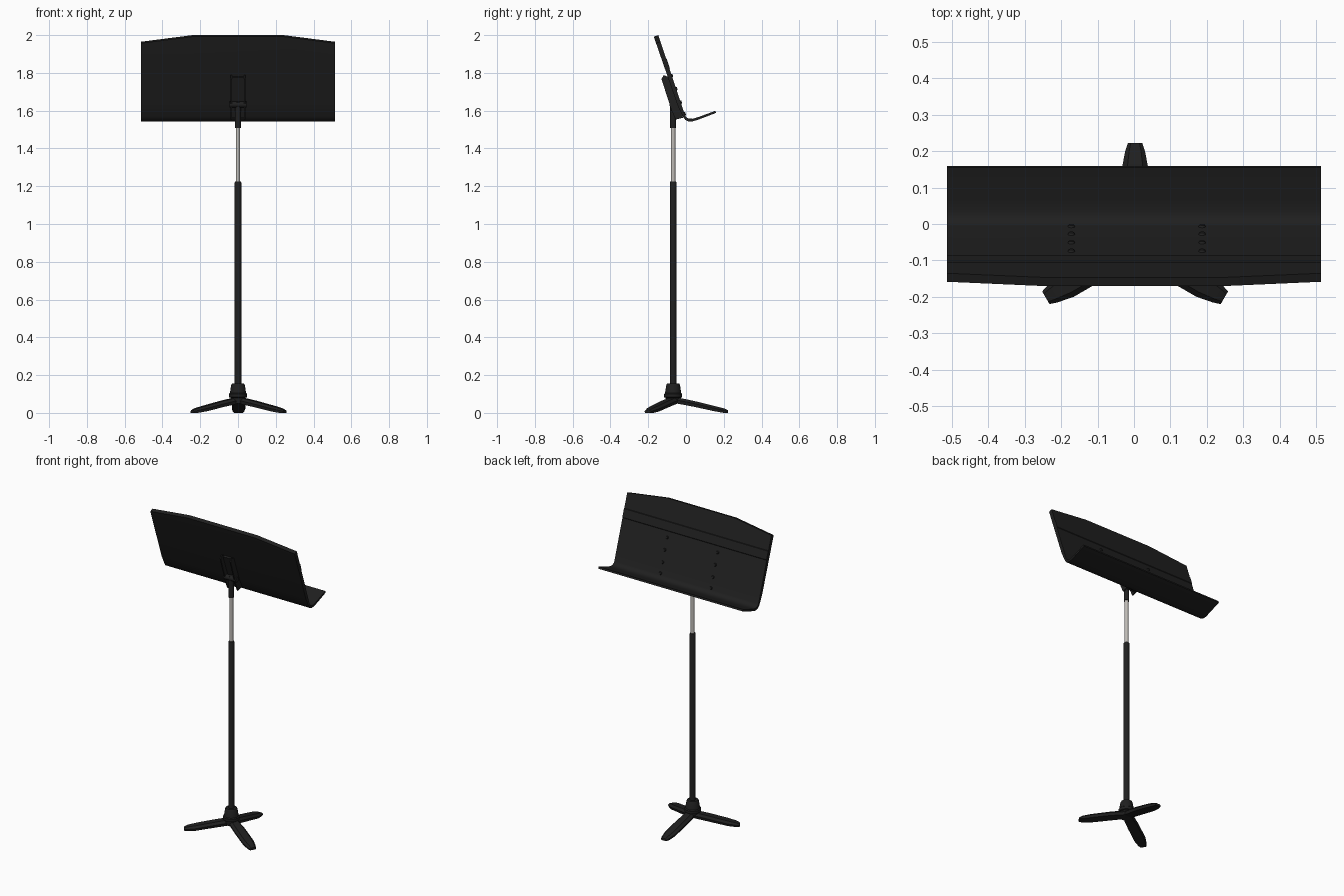
import bpy, bmesh, math
from mathutils import Vector, Matrix

if "Cube" in bpy.data.objects:
    bpy.data.objects.remove(bpy.data.objects["Cube"])


def material(name, col):
    m = bpy.data.materials.new(name)
    m.diffuse_color = (*col, 1)
    m.use_nodes = True
    m.node_tree.nodes["Principled BSDF"].inputs["Base Color"].default_value = m.diffuse_color
    return m


BLACK = material("satin black", (0.014, 0.014, 0.014))
METAL = material("polished metal", (0.52, 0.50, 0.47))
POLE_Y = -0.068
N = Vector((0, 0.948, 0.317))      # desk front normal
D = Vector((0, 0.317, -0.948))     # direction down the desk
TOP = Vector((0, -0.147, 2.0))     # upper front edge of the desk


def finish(name, bm, mat=BLACK, angle=35):
    bmesh.ops.recalc_face_normals(bm, faces=bm.faces)
    me = bpy.data.meshes.new(name)
    bm.to_mesh(me)
    bm.free()
    me.materials.append(mat)
    me.shade_smooth()
    me.set_sharp_from_angle(angle=math.radians(angle))
    ob = bpy.data.objects.new(name, me)
    bpy.context.collection.objects.link(ob)
    return ob


def extrude_x(bm, profile, x0, x1):
    """Extrude a closed (y, z) profile from x0 to x1."""
    f = bm.faces.new([bm.verts.new((x0, y, z)) for y, z in profile])
    r = bmesh.ops.extrude_face_region(bm, geom=[f])
    vs = [g for g in r["geom"] if isinstance(g, bmesh.types.BMVert)]
    bmesh.ops.translate(bm, verts=vs, vec=(x1 - x0, 0, 0))


def lathe(name, profile, x=0, y=POLE_Y, mat=BLACK, n=24):
    """Revolve (radius, z) points around a vertical axis."""
    bm = bmesh.new()
    vs = [bm.verts.new((x + r, y, z)) for r, z in profile]
    es = [bm.edges.new(p) for p in zip(vs, vs[1:])]
    bmesh.ops.spin(bm, geom=vs + es, cent=(x, y, 0), axis=(0, 0, 1),
                   angle=2 * math.pi, steps=n, use_merge=True)
    bmesh.ops.remove_doubles(bm, verts=bm.verts, dist=1e-5)
    return finish(name, bm, mat)


def cylinder(name, centre, axis, r, depth, r2=None, n=16):
    bm = bmesh.new()
    rot = Vector((0, 0, 1)).rotation_difference(axis).to_matrix().to_4x4()
    bmesh.ops.create_cone(bm, cap_ends=True, segments=n, radius1=r,
                          radius2=r if r2 is None else r2, depth=depth,
                          matrix=Matrix.Translation(centre) @ rot)
    return finish(name, bm)


# desk with curved lower lip
back = TOP - N * 0.025
desk = [(TOP.y, TOP.z), (-0.005, 1.576), (0.002, 1.565), (0.014, 1.558), (0.035, 1.557),
        (0.068, 1.567), (0.155, 1.599), (0.159, 1.588), (0.072, 1.555), (0.038, 1.544),
        (0.014, 1.543), (-0.004, 1.551), (-0.016, 1.568), (-0.044, 1.627), (back.y, back.z)]
bm = bmesh.new()
extrude_x(bm, desk, -0.513, 0.513)
for s in (-1, 1):                  # sloped top corners
    p = TOP + Vector((s * 0.24, 0, 0))
    e = Vector((s * 0.273, 0, 0)) + D * 0.037
    no = e.cross(N)
    if no.z < 0:
        no = -no
    bmesh.ops.bisect_plane(bm, geom=bm.verts[:] + bm.edges[:] + bm.faces[:], dist=1e-6,
                           plane_co=p, plane_no=no.normalized(), clear_outer=True)
    bmesh.ops.holes_fill(bm, edges=[ed for ed in bm.edges if ed.is_boundary], sides=0)
finish("desk", bm)

# shallow pressed band across the upper desk
bm = bmesh.new()
band = [TOP + D * a + N * h for a, h in
        ((0.128, -0.002), (0.133, 0.003), (0.185, 0.003), (0.19, -0.002))]
extrude_x(bm, [(v.y, v.z) for v in band], -0.513, 0.513)
finish("desk_band", bm, angle=20)

# rivets on the desk
for x in (-0.172, 0.187):
    for a in (0.226, 0.30, 0.374, 0.44):
        c = TOP + D * a + N * 0.002 + Vector((x, 0, 0))
        cylinder("rivet", c, N, 0.011, 0.008, 0.007, 12)

# bracket behind the desk: two flanges, a plate and a pivot
flange = [(-0.13, 1.768), (-0.118, 1.788), (-0.096, 1.78), (-0.015, 1.563),
          (-0.055, 1.553), (-0.076, 1.6)]
for s in (-1, 1):
    bm = bmesh.new()
    extrude_x(bm, flange, s * 0.031, s * 0.039)
    finish("bracket_flange", bm)
bm = bmesh.new()
extrude_x(bm, [(-0.108, 1.775), (-0.096, 1.78), (-0.015, 1.563), (-0.03, 1.56)], -0.035, 0.035)
finish("bracket_plate", bm)
cylinder("pivot_bolt", Vector((0, -0.072, 1.632)), Vector((1, 0, 0)), 0.016, 0.09)
lathe("pivot_sleeve", [(0, 1.508), (0.016, 1.508), (0.016, 1.645), (0, 1.65)])

# telescoping pole
lathe("inner_tube", [(0, 1.2), (0.0115, 1.2), (0.0115, 1.52), (0, 1.52)], mat=METAL)
lathe("outer_tube", [(0, 0.1), (0.0175, 0.1), (0.0175, 1.22), (0.015, 1.226), (0, 1.226)])

# base hub
lathe("base_hub", [(0, 0.05), (0.036, 0.05), (0.04, 0.08), (0.048, 0.083), (0.048, 0.1),
                   (0.043, 0.105), (0.036, 0.148), (0.032, 0.155), (0, 0.155)])

# three tapered feet: (distance, half width, bottom z, top z)
stations = ((0.0, 0.03, 0.052, 0.085), (0.1, 0.036, 0.033, 0.064),
            (0.215, 0.036, 0.008, 0.036), (0.262, 0.027, 0.0, 0.024),
            (0.283, 0.02, 0.0, 0.014))
for k in range(3):
    bm = bmesh.new()
    rot = Matrix.Translation((0.003, -0.061, 0)) @ Matrix.Rotation(
        math.radians(90 + 120 * k), 4, 'Z')
    rings = []
    for d, w, lo, hi in stations:
        m = lo + (hi - lo) * 0.55
        sec = ((-w * 0.85, lo), (w * 0.85, lo), (w, m), (w * 0.6, hi), (-w * 0.6, hi), (-w, m))
        rings.append([bm.verts.new(rot @ Vector((d, a, z))) for a, z in sec])
    for a, b in zip(rings, rings[1:]):
        for i in range(6):
            j = (i + 1) % 6
            bm.faces.new((a[i], a[j], b[j], b[i]))
    bm.faces.new(rings[0])
    bm.faces.new(rings[-1])
    finish("foot", bm)
